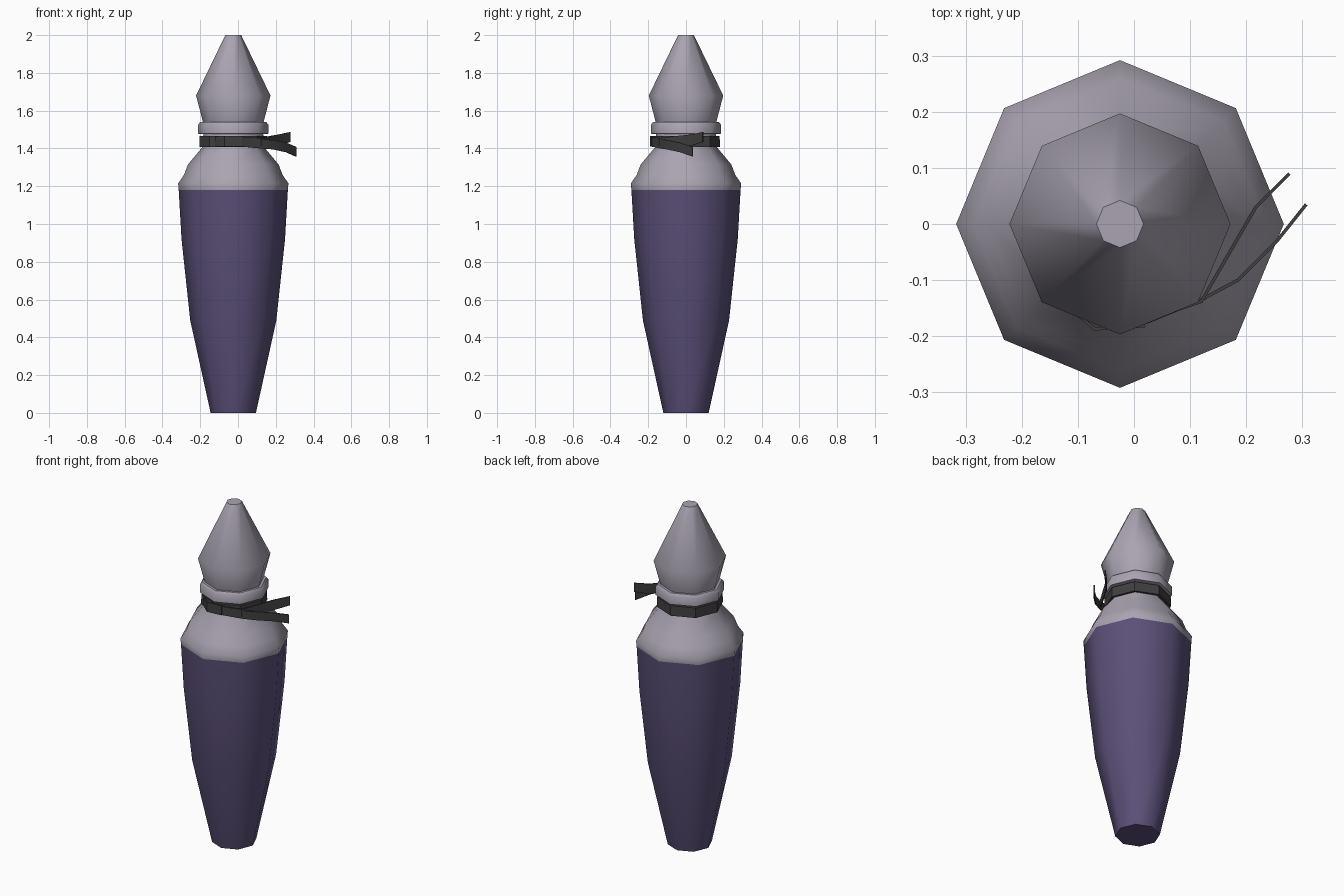
import bpy, bmesh, math
from mathutils import Vector

if "Cube" in bpy.data.objects:
    bpy.data.objects.remove(bpy.data.objects["Cube"])

CX = -0.025   # axis of the turned parts
SIDES = 8


def material(name, rgb):
    m = bpy.data.materials.new(name)
    m.diffuse_color = (*rgb, 1)
    m.use_nodes = True
    m.node_tree.nodes["Principled BSDF"].inputs["Base Color"].default_value = m.diffuse_color
    return m


purple = material("muted_purple", (0.105, 0.08, 0.19))
grey = material("mauve_grey", (0.40, 0.37, 0.44))
dark = material("charcoal", (0.05, 0.05, 0.05))


def finish(bm, name, mat, angle=50):
    bmesh.ops.recalc_face_normals(bm, faces=bm.faces)
    me = bpy.data.meshes.new(name)
    bm.to_mesh(me)
    bm.free()
    me.materials.append(mat)
    ob = bpy.data.objects.new(name, me)
    bpy.context.collection.objects.link(ob)
    bpy.ops.object.select_all(action='DESELECT')
    ob.select_set(True)
    bpy.context.view_layer.objects.active = ob
    bpy.ops.object.shade_smooth_by_angle(angle=math.radians(angle))
    return ob


def lathe(name, profile, mat, caps=(True, True), closed=False, angle=50):
    bm = bmesh.new()
    rings = []
    for r, z in profile:
        rings.append([bm.verts.new((CX + r * math.cos(math.tau * i / SIDES),
                                    r * math.sin(math.tau * i / SIDES), z))
                      for i in range(SIDES)])
    pairs = list(zip(rings, rings[1:]))
    if closed:
        pairs.append((rings[-1], rings[0]))
    for a, b in pairs:
        for i in range(SIDES):
            j = (i + 1) % SIDES
            bm.faces.new((a[i], a[j], b[j], b[i]))
    if not closed:
        if caps[0]:
            bm.faces.new(rings[0])
        if caps[1]:
            bm.faces.new(rings[-1])
    return finish(bm, name, mat, angle)


def strip(name, path, mat, thick=0.006):
    """Cloth strip: path points are (x, y, z_low, z_high)."""
    bm = bmesh.new()
    rings = []
    for i, (x, y, lo, hi) in enumerate(path):
        p, q = path[max(i - 1, 0)], path[min(i + 1, len(path) - 1)]
        n = Vector((q[1] - p[1], p[0] - q[0])).normalized() * thick / 2
        rings.append([bm.verts.new(c) for c in (
            (x - n.x, y - n.y, lo), (x + n.x, y + n.y, lo),
            (x + n.x, y + n.y, hi), (x - n.x, y - n.y, hi))])
    for a, b in zip(rings, rings[1:]):
        for i in range(4):
            j = (i + 1) % 4
            bm.faces.new((a[i], a[j], b[j], b[i]))
    bm.faces.new(rings[0])
    bm.faces.new(rings[-1])
    return finish(bm, name, mat, 40)


# Tapered purple body
lathe("body", [(0.12, 0), (0.228, 0.49), (0.274, 0.92), (0.289, 1.18)],
      purple, caps=(True, False))

# Shoulder, neck, collar and pointed head
lathe("shoulder_and_neck", [(0.289, 1.18), (0.292, 1.215), (0.261, 1.26),
                            (0.24, 1.315), (0.165, 1.405), (0.158, 1.48)],
      grey, caps=(False, False))
lathe("collar", [(0.155, 1.475), (0.186, 1.478), (0.186, 1.525),
                 (0.175, 1.54), (0.155, 1.54)], grey, closed=True)
lathe("head", [(0.158, 1.53), (0.197, 1.68), (0.042, 2.0)], grey)

# Tied band round the neck
lathe("neck_band", [(0.155, 1.41), (0.18, 1.408), (0.178, 1.466),
                    (0.155, 1.466)], dark, closed=True, angle=40)
strip("knot_wrap", [(-0.12, -0.145, 1.412, 1.464), (-0.07, -0.187, 1.41, 1.466),
                    (0.02, -0.181, 1.41, 1.466)], dark)

# Two loose tails flaring out to the right
strip("upper_tail", [(0.02, -0.172, 1.415, 1.46), (0.12, -0.138, 1.412, 1.455),
                     (0.165, -0.06, 1.412, 1.465), (0.217, 0.03, 1.415, 1.474),
                     (0.277, 0.09, 1.435, 1.487)], dark)
strip("lower_tail", [(0.02, -0.176, 1.41, 1.462), (0.12, -0.135, 1.40, 1.448),
                     (0.185, -0.10, 1.395, 1.445), (0.255, -0.03, 1.38, 1.43),
                     (0.307, 0.035, 1.357, 1.408)], dark)
